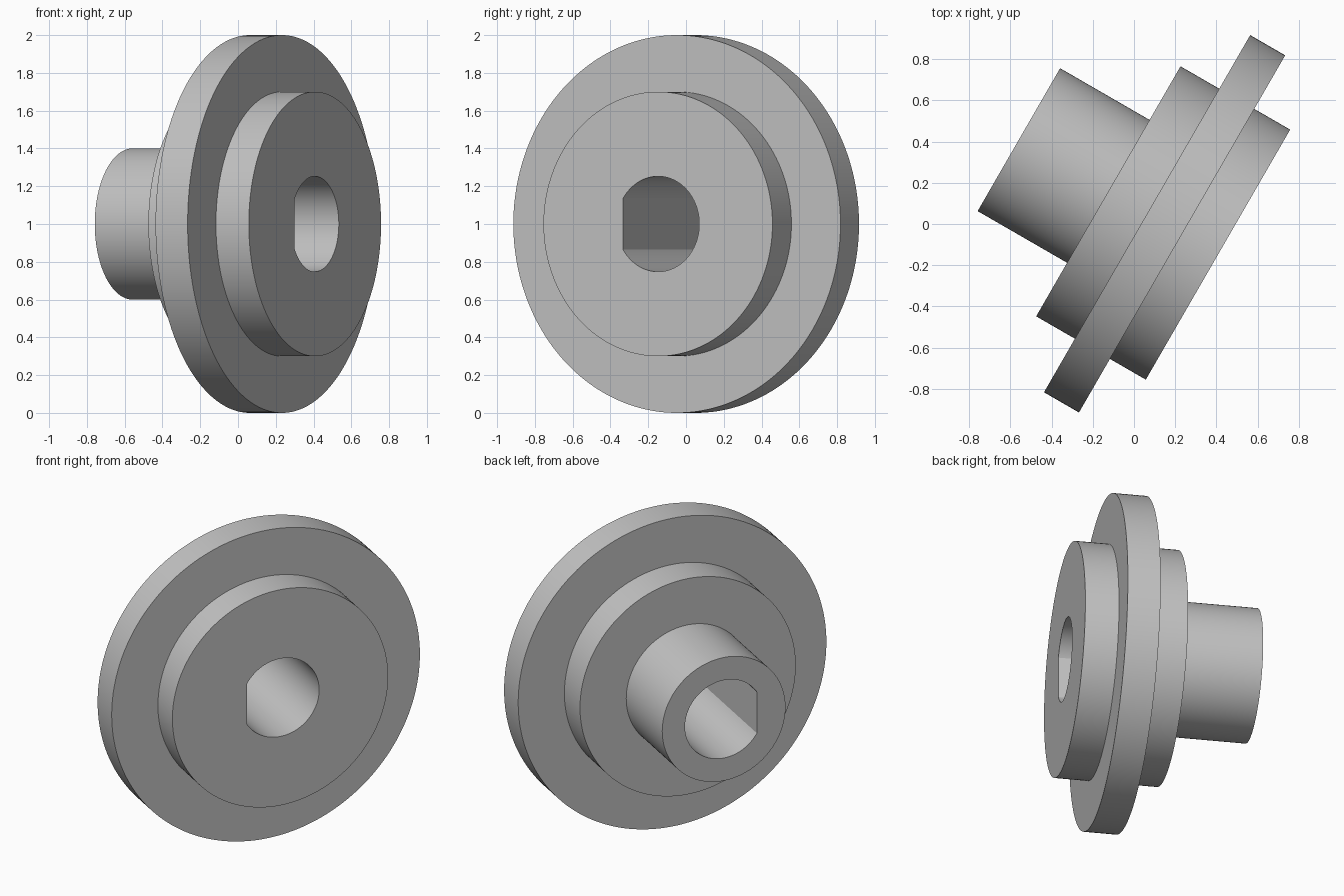
import bpy, bmesh
from math import cos, sin, pi, radians
from mathutils import Matrix, Vector

cube = bpy.data.objects.get("Cube")
if cube:
    bpy.data.objects.remove(cube)

SEGMENTS = 180
BORE = 0.2525
FLAT = BORE * cos(radians(32))  # distance from axis to the flat of the D-shaped bore

# Stepped outer profile: (radius, position along the axis)
BACK, FRONT = -0.688, 0.427
PROFILE = [(0.4, BACK), (0.4, -0.187), (0.7, -0.187), (0.7, 0.03), (1.0, 0.03),
           (1.0, 0.226), (0.7, 0.226), (0.7, FRONT)]

grey = bpy.data.materials.new("light grey")
grey.use_nodes = True
colour = (0.54, 0.54, 0.54, 1)
grey.diffuse_color = colour
grey.node_tree.nodes["Principled BSDF"].inputs["Base Color"].default_value = colour

bm = bmesh.new()


def ring(radius, height, flat=None):
    """Circle of vertices, optionally cut by a flat on its -x side."""
    verts = []
    for i in range(SEGMENTS):
        t = 2 * pi * i / SEGMENTS
        x = radius * cos(t)
        if flat is not None:
            x = max(x, -flat)
        verts.append(bm.verts.new((x, radius * sin(t), height)))
    return verts


# Bore, end faces and stepped outside as one closed loop of rings
rings = [ring(BORE, BACK, FLAT)]
rings += [ring(r, h) for r, h in PROFILE]
rings.append(ring(BORE, FRONT, FLAT))
for k, low in enumerate(rings):
    high = rings[(k + 1) % len(rings)]
    for i in range(SEGMENTS):
        j = (i + 1) % SEGMENTS
        bm.faces.new((low[i], low[j], high[j], high[i]))
bmesh.ops.recalc_face_normals(bm, faces=bm.faces)

# Turn the axis sideways and stand the flange on the ground
across = Vector((0.5, cos(pi / 6), 0))
up = Vector((0, 0, 1))
axis = across.cross(up)
turn = Matrix((across, up, axis)).transposed().to_4x4()
place = Matrix.Translation(across * 0.075 + up) @ turn
bmesh.ops.transform(bm, matrix=place, verts=bm.verts)

mesh = bpy.data.meshes.new("stepped_flanged_hub")
bm.to_mesh(mesh)
bm.free()
mesh.materials.append(grey)
hub = bpy.data.objects.new("stepped_flanged_hub", mesh)
bpy.context.collection.objects.link(hub)

bpy.ops.object.select_all(action='DESELECT')
hub.select_set(True)
bpy.context.view_layer.objects.active = hub
bpy.ops.object.shade_smooth_by_angle(angle=radians(25))
